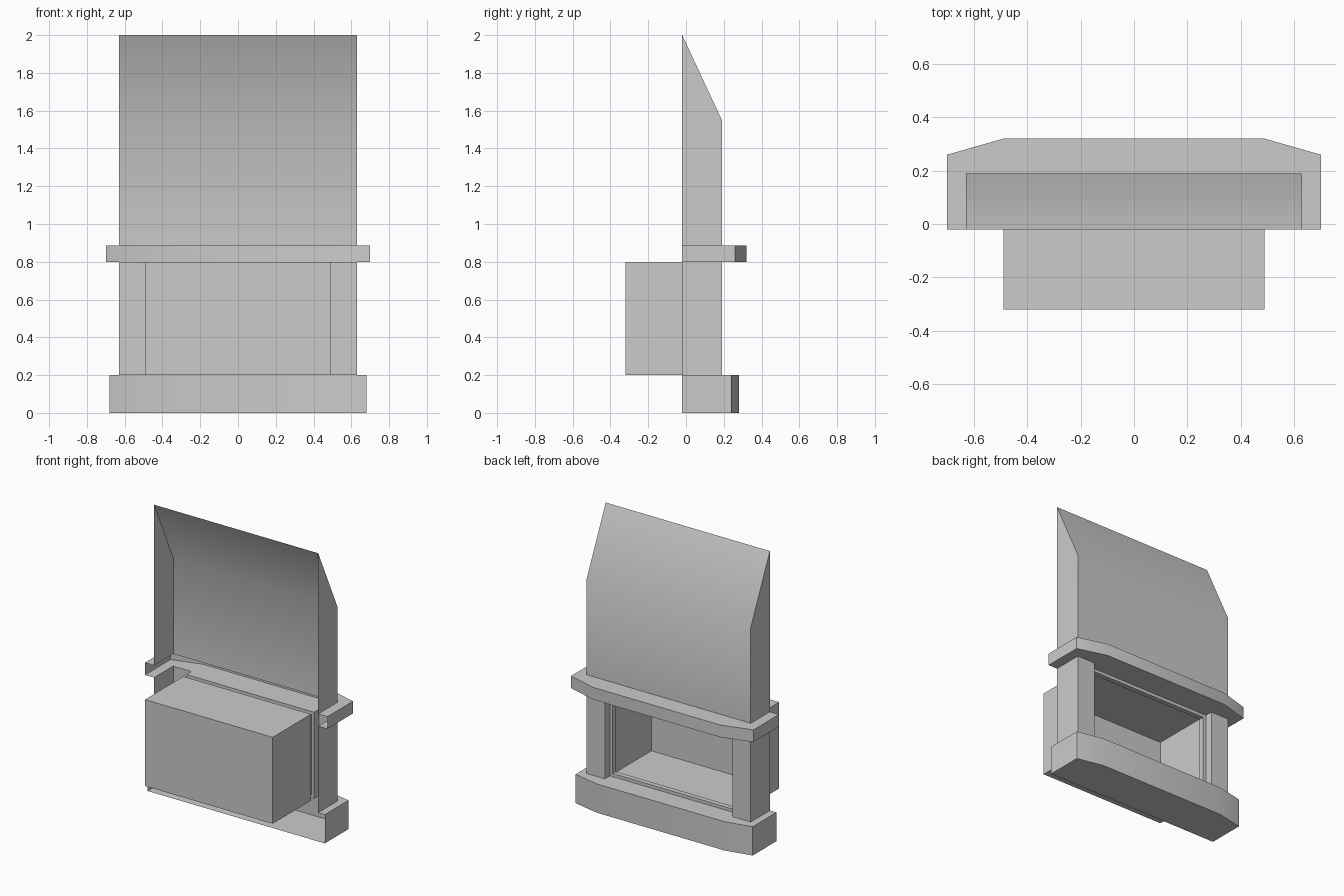
import bpy
import bmesh
import math

if "Cube" in bpy.data.objects:
    bpy.data.objects.remove(bpy.data.objects["Cube"], do_unlink=True)

stone = bpy.data.materials.new("plain grey")
stone.use_nodes = True
grey = (0.6, 0.6, 0.6, 1)
stone.diffuse_color = grey
stone.node_tree.nodes["Principled BSDF"].inputs["Base Color"].default_value = grey

BACK, FRONT, FRAME = -0.02, 0.19, 0.135   # depths of wall, pillar face, surround
OUTER, INNER = 0.63, 0.49                 # pillar sides
BASE_TOP, SHELF, SHELF_TOP = 0.2, 0.8, 0.885


def finish(name, bm):
    """Weld, orient and shade a mesh, then add it to the scene."""
    bmesh.ops.remove_doubles(bm, verts=bm.verts, dist=0.0001)
    bmesh.ops.recalc_face_normals(bm, faces=bm.faces)
    mesh = bpy.data.meshes.new(name)
    bm.to_mesh(mesh)
    bm.free()
    mesh.materials.append(stone)
    obj = bpy.data.objects.new(name, mesh)
    bpy.context.collection.objects.link(obj)
    bpy.ops.object.select_all(action='DESELECT')
    obj.select_set(True)
    bpy.context.view_layer.objects.active = obj
    bpy.ops.object.shade_smooth_by_angle(angle=math.radians(30))


def face(bm, points):
    return bm.faces.new([bm.verts.new(p) for p in points])


def plate(bm, outline, z):
    face(bm, [(x, y, z) for x, y in outline])


def walls(bm, path, z0, z1):
    for (ax, ay), (bx, by) in zip(path, path[1:]):
        face(bm, [(ax, ay, z0), (bx, by, z0), (bx, by, z1), (ax, ay, z1)])


def mirrored(half):
    """Continue a path from the left half onto the right half."""
    return half + [(-x, y) for x, y in reversed(half)]


# Rear outlines where the ledges wrap the hood and the pillars
hood_notch = mirrored([(-OUTER, BACK), (-OUTER, FRONT)])
pillar_notch = mirrored([(-OUTER, BACK), (-OUTER, FRONT),
                         (-INNER, FRONT), (-INNER, FRAME)])


def ledge(name, width, end_y, mid_y, z0, z1, lower_notch, upper_notch):
    """Bow-fronted slab, open at the wall side."""
    bm = bmesh.new()
    rim = mirrored([(-width, BACK), (-width, end_y), (-INNER, mid_y)])
    walls(bm, rim, z0, z1)
    plate(bm, rim + lower_notch[::-1], z0)
    plate(bm, rim + upper_notch[::-1], z1)
    finish(name, bm)


ledge("hearth_base", 0.68, 0.24, 0.28, 0, BASE_TOP, [], pillar_notch)
ledge("mantel_shelf", 0.70, 0.26, 0.32, SHELF, SHELF_TOP, pillar_notch, hood_notch)

# Pillars, open towards the wall
for side, name in ((-1, "right_pillar"), (1, "left_pillar")):
    bm = bmesh.new()
    walls(bm, [(side * OUTER, BACK), (side * OUTER, FRONT),
               (side * INNER, FRONT), (side * INNER, FRAME)], BASE_TOP, SHELF)
    finish(name, bm)

# Chimney hood: vertical face, sloping face and two cheeks
bm = bmesh.new()
profile = [(FRONT, SHELF_TOP), (FRONT, 1.55), (BACK, 2.0)]
for (y0, z0), (y1, z1) in zip(profile, profile[1:]):
    face(bm, [(-OUTER, y0, z0), (OUTER, y0, z0), (OUTER, y1, z1), (-OUTER, y1, z1)])
for x in (-OUTER, OUTER):
    face(bm, [(x, y, z) for y, z in profile + [(BACK, SHELF_TOP)]])
finish("chimney_hood", bm)

# Firebox: surround, return lip and deep box, open to the room
bm = bmesh.new()
rings = []
for y, inset in ((FRAME, 0), (FRAME, 0.022), (0.10, 0.022), (0.10, 0), (-0.32, 0)):
    w, low, high = INNER - inset, BASE_TOP + inset, SHELF - inset
    rings.append([bm.verts.new(p) for p in
                  ((-w, y, low), (w, y, low), (w, y, high), (-w, y, high))])
for a, b in zip(rings, rings[1:]):
    for i in range(4):
        j = (i + 1) % 4
        bm.faces.new((a[i], a[j], b[j], b[i]))
bm.faces.new(rings[-1])
finish("firebox", bm)
